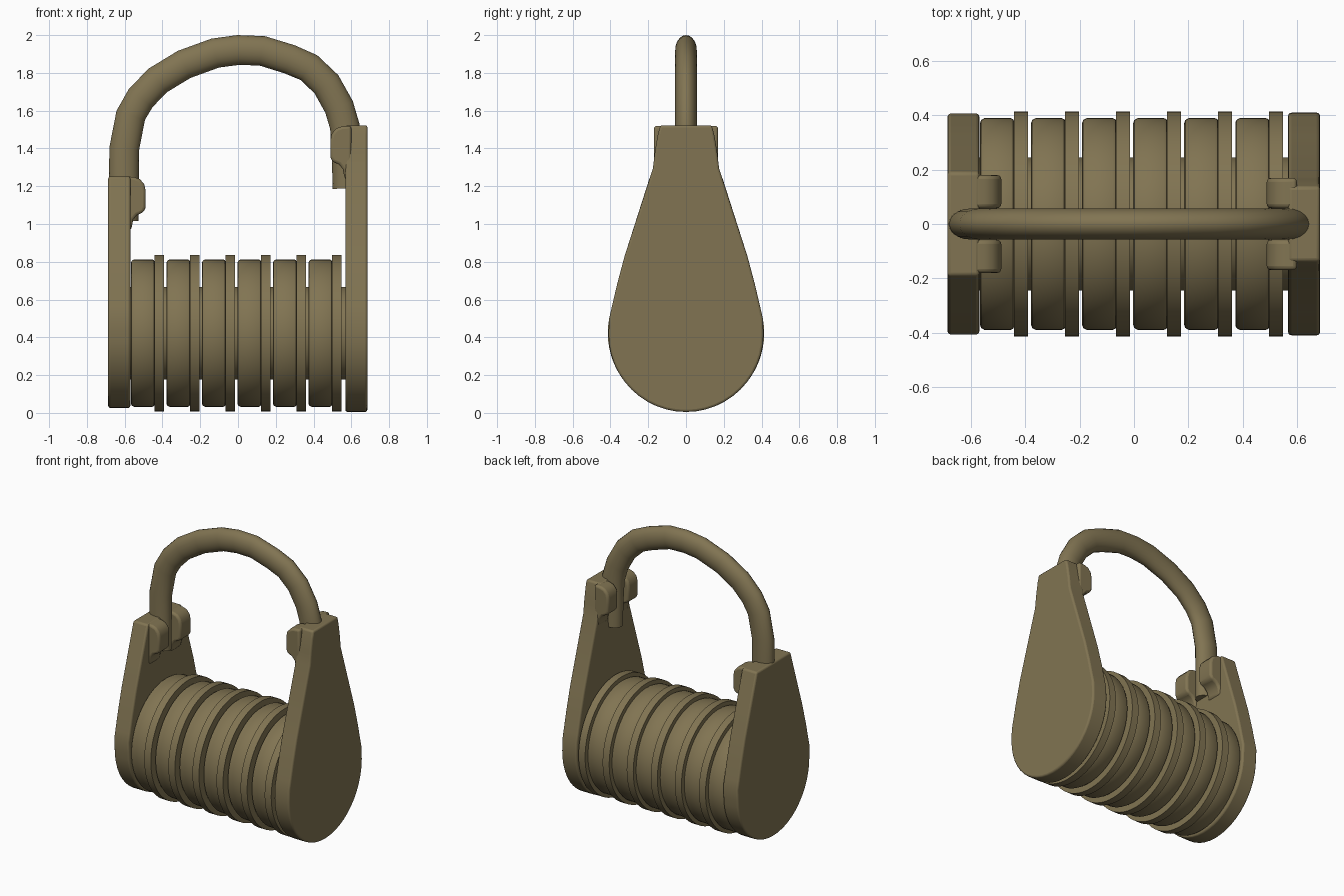
import bpy, bmesh, math
from mathutils import Vector

if "Cube" in bpy.data.objects:
    bpy.data.objects.remove(bpy.data.objects["Cube"])

bronze = bpy.data.materials.new("dull bronze")
bronze.diffuse_color = (0.22, 0.175, 0.085, 1)
bronze.use_nodes = True
bronze.node_tree.nodes["Principled BSDF"].inputs["Base Color"].default_value = bronze.diffuse_color


def finish(name, bm, bevel=0, angle=35):
    bmesh.ops.recalc_face_normals(bm, faces=bm.faces)
    me = bpy.data.meshes.new(name)
    bm.to_mesh(me)
    bm.free()
    me.materials.append(bronze)
    ob = bpy.data.objects.new(name, me)
    bpy.context.collection.objects.link(ob)
    bpy.ops.object.select_all(action='DESELECT')
    ob.select_set(True)
    bpy.context.view_layer.objects.active = ob
    if bevel:
        m = ob.modifiers.new("bevel", 'BEVEL')
        m.width, m.segments, m.limit_method = bevel, 3, 'ANGLE'
        m.angle_limit = math.radians(40)
    bpy.ops.object.shade_smooth_by_angle(angle=math.radians(angle))
    return ob


def prism(name, pts, offset, bevel):
    bm = bmesh.new()
    f = bm.faces.new([bm.verts.new(p) for p in pts])
    ext = bmesh.ops.extrude_face_region(bm, geom=[f])["geom"]
    bmesh.ops.translate(bm, vec=offset, verts=[v for v in ext if isinstance(v, bmesh.types.BMVert)])
    return finish(name, bm, bevel)


def lathe(name, profile, cz, n=64):
    # profile of (x, radius), revolved about the x axis
    bm = bmesh.new()
    rings = [[bm.verts.new((x, r * math.cos(2 * math.pi * i / n), cz + r * math.sin(2 * math.pi * i / n)))
              for i in range(n)] for x, r in profile]
    for a, b in zip(rings, rings[1:]):
        for i in range(n):
            bm.faces.new((a[i], a[(i + 1) % n], b[(i + 1) % n], b[i]))
    bm.faces.new(rings[0])
    bm.faces.new(rings[-1])
    return finish(name, bm)


# Teardrop end plates: the left one is cut off lower
def plate(name, x, width, side, r, cz):
    arc = [(r * math.cos(t), cz - r * math.sin(t)) for t in [math.pi * i / 24 for i in range(25)]]
    left = [(-y, z) for y, z in side]
    outline = arc + left + [(y, z) for y, z in reversed(side)]
    prism(name, [(x, y, z) for y, z in outline], (width, 0, 0), 0.012)


lower = [(0.407, 0.5), (0.393, 0.56), (0.365, 0.68), (0.325, 0.83)]
plate("left_plate", -0.687, 0.117, lower + [(0.19, 1.252)], 0.402, 0.428)
plate("right_plate", 0.568, 0.117,
      lower + [(0.175, 1.295), (0.165, 1.38), (0.15, 1.47), (0.137, 1.522)], 0.41, 0.415)

# Paired ears that hold the shackle on each plate (depth out from the plate, drop from its top)
ear = [(-0.03, 0), (0.02, 0.003), (0.05, 0.014), (0.073, 0.04), (0.081, 0.075), (0.081, 0.165),
       (0.07, 0.19), (0.035, 0.205), (0.015, 0.23), (0.005, 0.28), (-0.03, 0.30)]
for side, sx, top, w in (("left", 1, 1.252, 0.18), ("right", -1, 1.52, 0.17)):
    for sy in (1, -1):
        prism(side + "_ear", [(sx * (d - 0.57), sy * 0.058, top - h) for d, h in ear],
              (0, sy * (w - 0.058), 0), 0.015)

# Six number wheels, each a rounded drum with a thin flange
for k in range(6):
    x = -0.567 + 0.188 * k
    body = [(0, 0.24), (0, 0.372), (0.004, 0.383), (0.016, 0.39), (0.113, 0.39), (0.122, 0.386),
            (0.125, 0.38), (0.125, 0.414), (0.176, 0.414), (0.176, 0.24)]
    lathe("wheel", [(x + d, r) for d, r in body], 0.422)
lathe("core", [(-0.575, 0.245), (0.575, 0.245)], 0.422)

# Shackle: oval section swept along an uneven arch
path = [(-.605, 1.015), (-.605, 1.2), (-.602, 1.4), (-.568, 1.575), (-.515, 1.667), (-.425, 1.76),
        (-.285, 1.845), (-.12, 1.905), (.0, 1.921), (.127, 1.917), (.273, 1.872), (.375, 1.828),
        (.468, 1.74), (.535, 1.62), (.566, 1.515), (.576, 1.35), (.58, 1.188)]
path = [Vector((x, 0, z)) for x, z in path]
bm = bmesh.new()
rings, n = [], 20
for i, p in enumerate(path):
    t = (path[min(i + 1, len(path) - 1)] - path[max(i - 1, 0)]).normalized()
    out = Vector((-t.z, 0, t.x))
    rings.append([bm.verts.new(p + out * 0.079 * math.cos(a) + Vector((0, 0.057 * math.sin(a), 0)))
                  for a in [2 * math.pi * j / n for j in range(n)]])
for a, b in zip(rings, rings[1:]):
    for j in range(n):
        bm.faces.new((a[j], a[(j + 1) % n], b[(j + 1) % n], b[j]))
bm.faces.new(rings[0])
bm.faces.new(rings[-1])
finish("shackle", bm)
